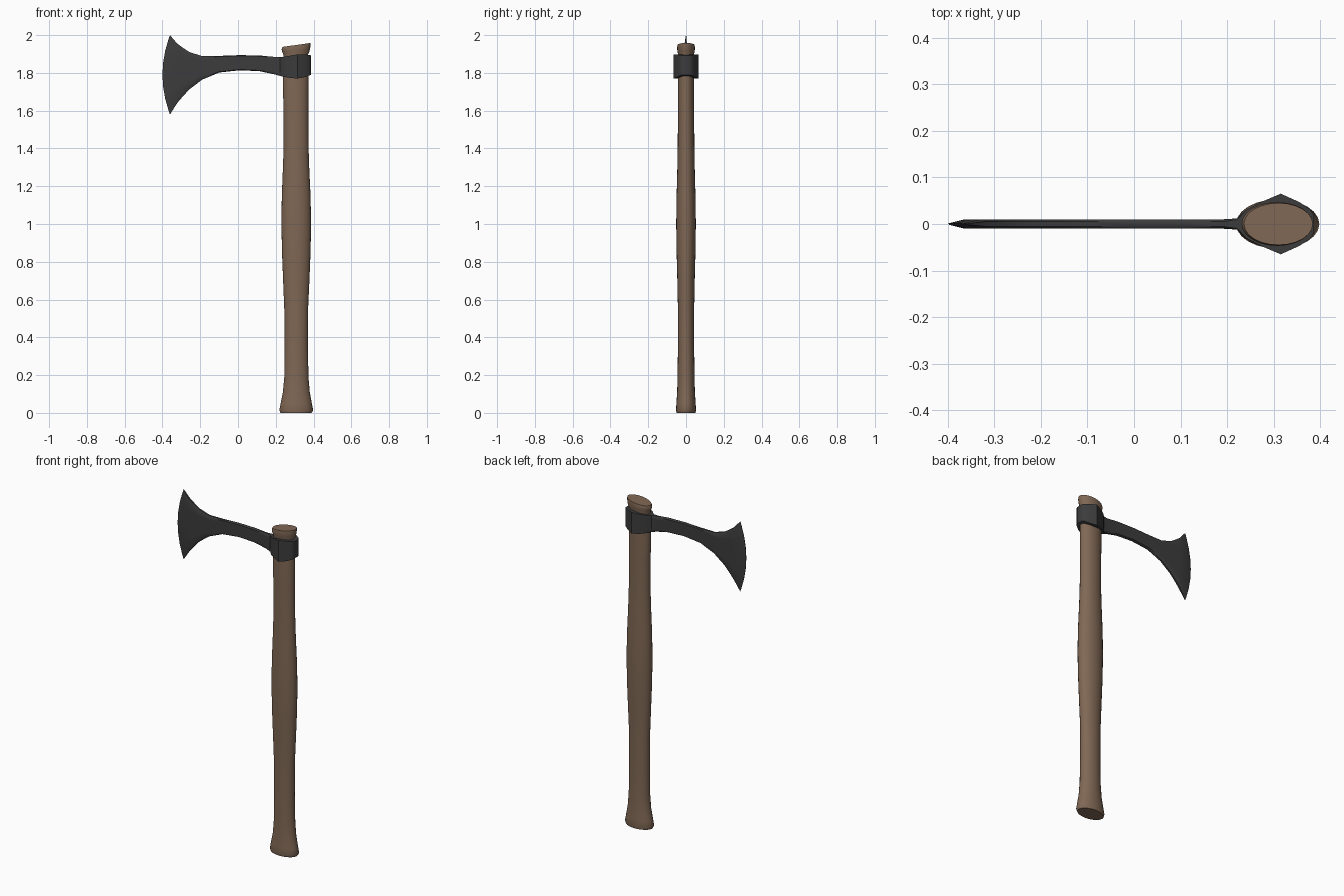
import bpy, bmesh, math


def material(name, rgb):
    m = bpy.data.materials.new(name)
    m.diffuse_color = (*rgb, 1)
    return m


def loft(name, rings, mat, angle):
    """Skin a list of equal-length closed rings and cap both ends."""
    bm = bmesh.new()
    vr = [[bm.verts.new(p) for p in ring] for ring in rings]
    n = len(vr[0])
    for a, b in zip(vr, vr[1:]):
        for i in range(n):
            j = (i + 1) % n
            bm.faces.new((a[i], a[j], b[j], b[i]))
    bm.faces.new(vr[0][::-1])
    bm.faces.new(vr[-1])
    bmesh.ops.recalc_face_normals(bm, faces=bm.faces)
    me = bpy.data.meshes.new(name)
    bm.to_mesh(me)
    bm.free()
    me.materials.append(mat)
    ob = bpy.data.objects.new(name, me)
    bpy.context.collection.objects.link(ob)
    bpy.context.view_layer.objects.active = ob
    ob.select_set(True)
    bpy.ops.object.shade_smooth_by_angle(angle=math.radians(angle))
    ob.select_set(False)
    return ob


wood = material("brown wood", (0.215, 0.137, 0.09))
steel = material("dark steel", (0.045, 0.045, 0.046))

# Handle: oval sections (z, x min, x max, half depth, tilt of section)
sections = [
    (0.00, 0.225, 0.390, 0.050, 0), (0.015, 0.219, 0.398, 0.053, 0),
    (0.05, 0.226, 0.391, 0.051, 0), (0.11, 0.238, 0.380, 0.047, 0),
    (0.19, 0.245, 0.373, 0.045, 0), (0.35, 0.246, 0.370, 0.043, 0),
    (0.55, 0.245, 0.371, 0.043, 0), (0.70, 0.239, 0.378, 0.046, 0),
    (0.85, 0.233, 0.384, 0.050, 0), (1.00, 0.230, 0.387, 0.052, 0),
    (1.15, 0.232, 0.384, 0.050, 0), (1.30, 0.238, 0.377, 0.046, 0),
    (1.42, 0.242, 0.373, 0.044, 0), (1.60, 0.241, 0.372, 0.043, 0),
    (1.78, 0.237, 0.373, 0.043, 0), (1.895, 0.241, 0.370, 0.041, 0),
    (1.915, 0.233, 0.379, 0.046, 0.0), (1.935, 0.231, 0.384, 0.047, 0.12),
    (1.948, 0.236, 0.384, 0.045, 0.14),
]
N = 24
rings = []
for z, x0, x1, d, tilt in sections:
    cx, r = (x0 + x1) / 2, (x1 - x0) / 2
    rings.append([(cx + r * math.cos(t), d * math.sin(t), z + tilt * r * math.cos(t))
                  for t in (2 * math.pi * i / N for i in range(N))])
loft("handle", rings, wood, 50)

# Axe head: upright sections from cutting edge to the eye around the handle
# (x at corners, forward bow, z bottom, z top, half thickness, rim thickness ratio)
stations = [
    (-0.360, 0.040, 1.580, 2.000, 0.0008, 1), (-0.322, 0.042, 1.640, 1.955, 0.010, 0.5),
    (-0.290, 0.025, 1.678, 1.932, 0.010, 0.5), (-0.257, 0.012, 1.713, 1.910, 0.010, 0.5),
    (-0.190, 0, 1.764, 1.889, 0.010, 0.5), (-0.100, 0, 1.802, 1.890, 0.010, 0.5),
    (0.010, 0, 1.814, 1.894, 0.010, 0.5), (0.115, 0, 1.809, 1.892, 0.010, 0.5),
    (0.190, 0, 1.793, 1.885, 0.010, 0.5), (0.222, 0, 1.784, 1.884, 0.012, 0.8),
    (0.240, 0, 1.780, 1.885, 0.030, 1), (0.270, 0, 1.774, 1.890, 0.046, 1),
    (0.315, 0, 1.770, 1.898, 0.065, 1), (0.355, 0, 1.778, 1.897, 0.047, 1),
    (0.377, 0, 1.786, 1.895, 0.033, 1), (0.386, 0, 1.790, 1.893, 0.020, 1),
]
levels = [-1, -0.9, -0.6, -0.3, 0, 0.3, 0.6, 0.9, 1]
rings = []
for x, bow, z0, z1, d, rim in stations:
    side = [(x - bow * (1 - t * t), d * (rim if abs(t) == 1 else 1),
             (z0 + z1) / 2 + t * (z1 - z0) / 2) for t in levels]
    rings.append(side + [(px, -py, pz) for px, py, pz in reversed(side)])
loft("axe_head", rings, steel, 40)
